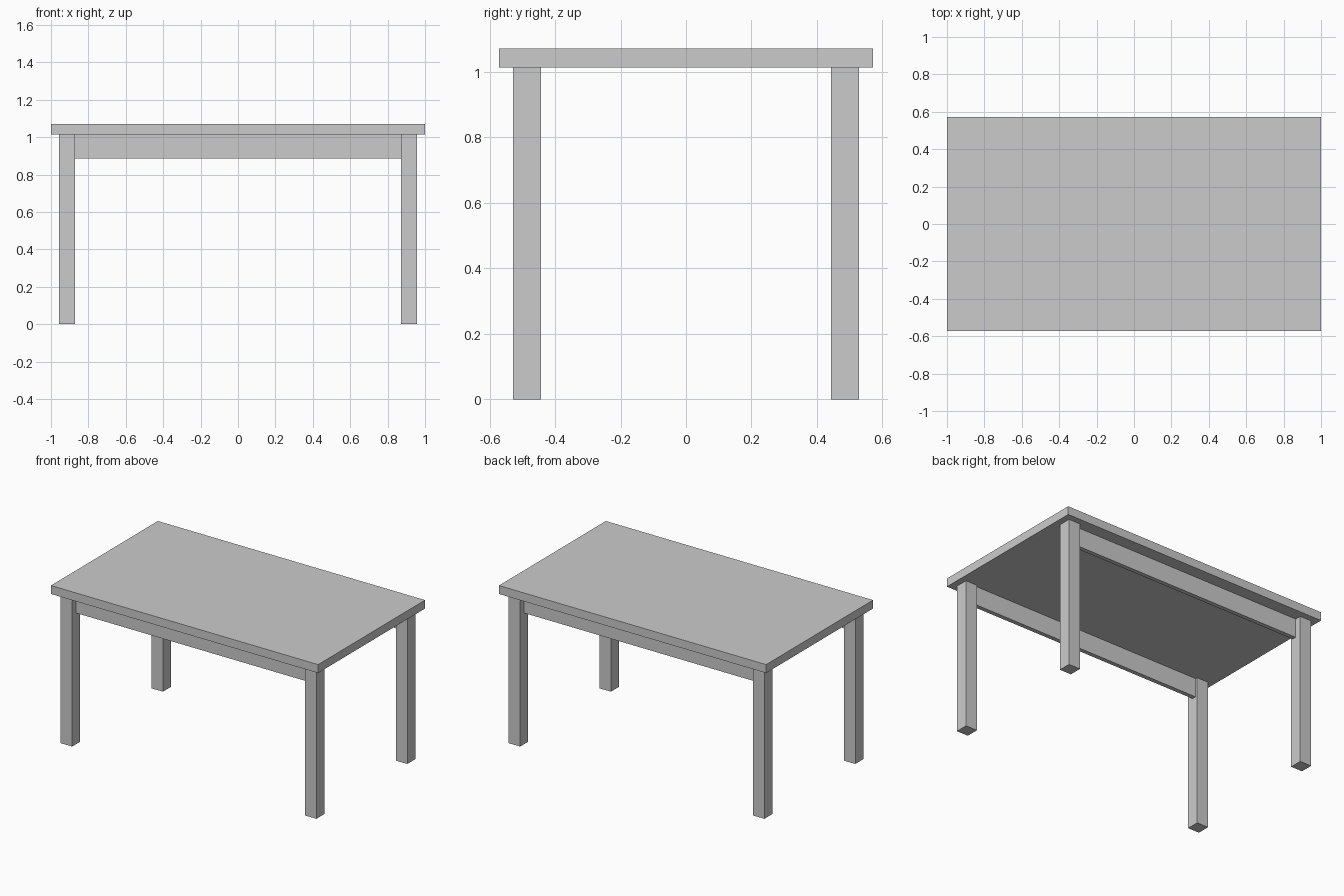
import bpy

if "Cube" in bpy.data.objects:
    bpy.data.objects.remove(bpy.data.objects["Cube"])

# Single plain finish
grey = bpy.data.materials.new("plain_grey")
grey.diffuse_color = (0.6, 0.6, 0.6, 1)
grey.use_nodes = True
grey.node_tree.nodes["Principled BSDF"].inputs["Base Color"].default_value = grey.diffuse_color


def box(name, lo, hi):
    """Axis-aligned box between two opposite corners."""
    bpy.ops.mesh.primitive_cube_add(size=1, location=[(a + b) / 2 for a, b in zip(lo, hi)])
    ob = bpy.context.object
    ob.name = name
    ob.scale = [b - a for a, b in zip(lo, hi)]
    bpy.ops.object.transform_apply(location=False, rotation=False, scale=True)
    ob.data.materials.append(grey)
    return ob


TOP, UNDER = 1.0714, 1.0143
LEG = 0.0857
LEG_X, LEG_Y = 0.9143, 0.4857     # leg centres

# Table top
box("table_top", (-1, -0.5714, UNDER), (1, 0.5714, TOP))

for sy, side in ((-1, "front"), (1, "back")):
    # Legs
    for sx, hand in ((-1, "left"), (1, "right")):
        x, y, h = sx * LEG_X, sy * LEG_Y, LEG / 2
        box(f"{side}_{hand}_leg", (x - h, y - h, 0), (x + h, y + h, UNDER))
    # Long apron rail between the legs
    ya, yb = sorted((sy * 0.457, sy * 0.486))
    rail_x = LEG_X - LEG / 2
    box(f"{side}_apron", (-rail_x, ya, 0.887), (rail_x, yb, UNDER))
